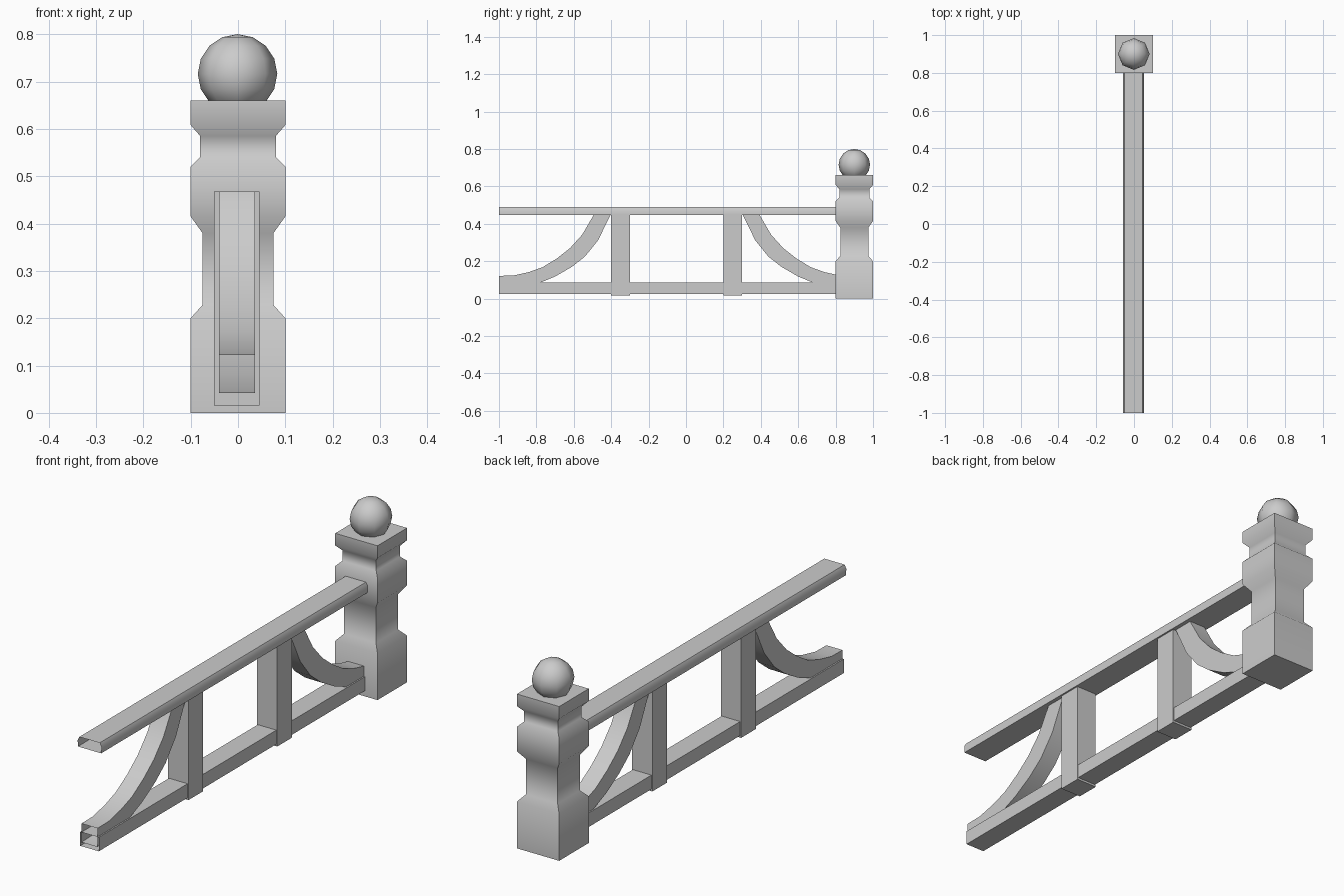
import bpy, math

cube = bpy.data.objects.get("Cube")
if cube:
    bpy.data.objects.remove(cube, do_unlink=True)

grey = bpy.data.materials.new("stone_grey")
grey.use_nodes = True
COLOUR = (0.6, 0.6, 0.6, 1)
grey.diffuse_color = COLOUR
grey.node_tree.nodes["Principled BSDF"].inputs["Base Color"].default_value = COLOUR

CX = -0.0025   # the fence line sits a hair off the post centre
MID = -0.05    # mirror line between the two uprights


def finish(obj, angle):
    obj.data.materials.append(grey)
    bpy.ops.object.select_all(action='DESELECT')
    obj.select_set(True)
    bpy.context.view_layer.objects.active = obj
    bpy.ops.object.shade_smooth_by_angle(angle=math.radians(angle))


def loft(name, rings, start_cap=True, end_cap=True, angle=60):
    """Skin a list of equal-length vertex rings."""
    n = len(rings[0])
    verts = [v for ring in rings for v in ring]
    faces = [(r * n + i, r * n + (i + 1) % n, (r + 1) * n + (i + 1) % n, (r + 1) * n + i)
             for r in range(len(rings) - 1) for i in range(n)]
    if start_cap:
        faces.append(tuple(reversed(range(n))))
    if end_cap:
        faces.append(tuple(range(len(verts) - n, len(verts))))
    mesh = bpy.data.meshes.new(name)
    mesh.from_pydata(verts, [], faces)
    obj = bpy.data.objects.new(name, mesh)
    bpy.context.collection.objects.link(obj)
    finish(obj, angle)
    return obj


def square(h, z, cx=0, cy=0):
    return [(cx - h, cy - h, z), (cx + h, cy - h, z), (cx + h, cy + h, z), (cx - h, cy + h, z)]


def bar(name, section, y0, y1):
    """Hollow-ended bar along y; section is counter-clockwise seen from the front."""
    rings = [[(CX + x, y, z) for x, z in section] for y in (y0, y1)]
    return loft(name, rings, start_cap=False, end_cap=False)


# Turned square newel post
PROFILE = [(0.1, 0), (0.1, 0.2), (0.075, 0.228), (0.075, 0.38), (0.1, 0.415), (0.1, 0.52),
           (0.08, 0.54), (0.08, 0.585), (0.1, 0.608), (0.1, 0.66)]
loft("newel_post", [square(h, z, 0, 0.9) for h, z in PROFILE])

# Ball finial
bpy.ops.mesh.primitive_uv_sphere_add(segments=8, ring_count=8, radius=0.084,
                                     location=(-0.001, 0.9, 0.716))
ball = bpy.context.object
ball.name = "ball_finial"
finish(ball, 60)

# Handrail with softened top edges, and bottom beam
bar("handrail", [(-0.055, 0.447), (0.055, 0.447), (0.056, 0.475), (0.048, 0.49),
                 (-0.048, 0.49), (-0.056, 0.475)], -1, 0.83)
bar("bottom_beam", [(-0.044, 0.025), (0.044, 0.025), (0.044, 0.085), (-0.044, 0.085)], -1, 0.83)

# Curved brace edges: (y, upper z) and (y, lower z) from the foot to the rail
UPPER = [(-1, 0.122), (-0.925, 0.123), (-0.84, 0.142), (-0.767, 0.168), (-0.69, 0.215),
         (-0.62, 0.27), (-0.555, 0.342), (-0.495, 0.445), (-0.49, 0.468)]
LOWER = [(-1, 0.042), (-0.91, 0.045), (-0.8, 0.077), (-0.7, 0.118), (-0.61, 0.17),
         (-0.54, 0.225), (-0.47, 0.312), (-0.405, 0.445), (-0.4, 0.468)]

for side, label in ((1, "front"), (-1, "back")):
    def place(y):
        return MID + side * (y - MID)

    # Upright
    cy = place(-0.35)
    rings = [[(CX + x, cy + y, z) for x, y, z in square(0.05, z)] for z in (0.016, 0.468)]
    upright = loft(label + "_upright", rings)
    for v in upright.data.vertices:
        v.co.x = CX + (v.co.x - CX) * 0.96

    # Curved brace, foot end left open
    w = 0.038
    rings = []
    for (yu, zu), (yl, zl) in zip(UPPER, LOWER):
        ring = [(CX - w, place(yl), zl), (CX + w, place(yl), zl),
                (CX + w, place(yu), zu), (CX - w, place(yu), zu)]
        rings.append(ring if side == 1 else ring[::-1])
    loft(label + "_brace", rings, start_cap=False)
